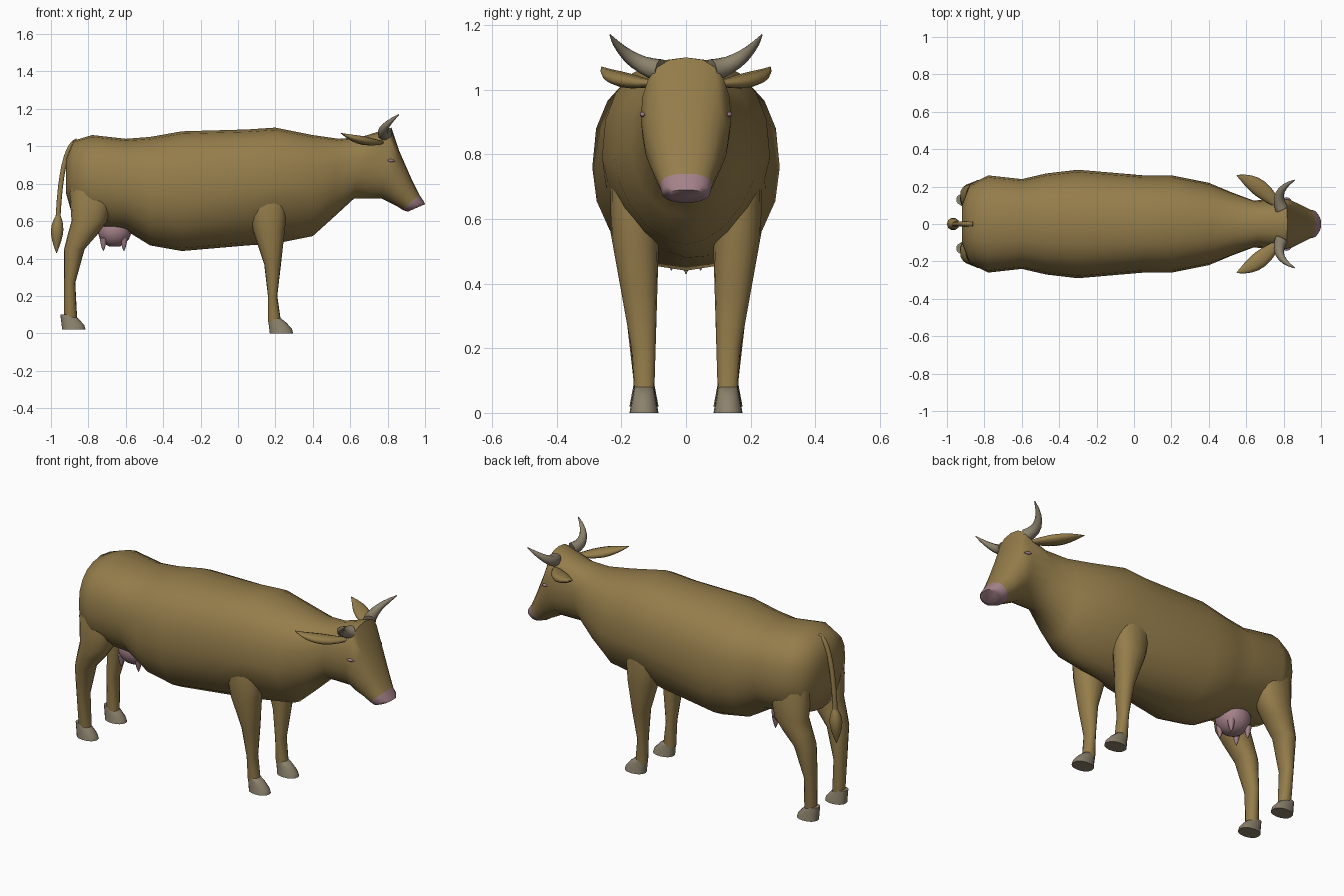
import bpy, bmesh
from math import sin, cos, pi, exp, copysign, radians
from mathutils import Vector

cube = bpy.data.objects.get("Cube")
if cube:
    bpy.data.objects.remove(cube)


def material(name, red, green, blue):
    mat = bpy.data.materials.new(name)
    mat.use_nodes = True
    mat.diffuse_color = (red, green, blue, 1)
    shader = mat.node_tree.nodes["Principled BSDF"]
    shader.inputs["Base Color"].default_value = mat.diffuse_color
    return mat


hide = material("brown hide", 0.3, 0.205, 0.07)
pink = material("pink skin", 0.37, 0.22, 0.25)
horn_grey = material("grey horn", 0.26, 0.22, 0.15)


def ring(bm, centre, u, v, sides=16, upper=2.2, lower=2.2):
    """Superellipse loop with its own roundness on the +u and -u halves."""
    loop = []
    for i in range(sides):
        angle = 2 * pi * i / sides
        c, s = cos(angle), sin(angle)
        power = 2 / (upper if c >= 0 else lower)
        along = u * copysign(abs(c) ** power, c)
        across = v * copysign(abs(s) ** power, s)
        loop.append(bm.verts.new(centre + along + across))
    return loop


def level_ring(bm, z, back, front, inner, outer):
    """Horizontal loop filling an x range and a y range."""
    centre = Vector((back + front, inner + outer, z * 2)) / 2
    return ring(bm, centre, Vector((front - back, 0, 0)) / 2,
                Vector((0, outer - inner, 0)) / 2)


def skin(name, bm, loops, mat, tip_mat=None, tip_rings=0):
    """Bridge loops into a closed smooth surface, optionally with a coloured end."""
    last = len(loops) - 1
    for k in range(last):
        lower, upper = loops[k], loops[k + 1]
        for i in range(len(lower)):
            face = bm.faces.new((lower[i - 1], lower[i], upper[i], upper[i - 1]))
            face.material_index = int(k >= last - tip_rings)
    bm.faces.new(loops[0])
    bm.faces.new(loops[-1]).material_index = int(tip_rings > 0)
    bmesh.ops.recalc_face_normals(bm, faces=bm.faces)
    for face in bm.faces:
        face.smooth = True
    for edge in bm.edges:
        edge.smooth = edge.calc_face_angle(0) < radians(65)
    mesh = bpy.data.meshes.new(name)
    bm.to_mesh(mesh)
    bm.free()
    mesh.materials.append(mat)
    if tip_mat:
        mesh.materials.append(tip_mat)
    bpy.context.collection.objects.link(bpy.data.objects.new(name, mesh))


def tube(name, mat, start, bend, tip, radius, side=1, flat=1, steps=7):
    """Sweep along a quadratic curve; radius is a function from 0 to 1."""
    bm = bmesh.new()
    a, b, c = (Vector((x, y * side, z)) for x, y, z in (start, bend, tip))
    reference = Vector((0, 1, 0)) if a.y == c.y else Vector((0, 0, 1))
    loops = []
    for k in range(steps + 1):
        t = k / steps
        centre = a.lerp(b, t).lerp(b.lerp(c, t), t)
        heading = (b - a).lerp(c - b, t).normalized()
        u = heading.cross(reference).normalized()
        v = heading.cross(u) * flat
        loops.append(ring(bm, centre, u * radius(t), v * radius(t), sides=10))
    skin(name, bm, loops, mat)


def leaf(width):
    """Radius rule that swells in the middle and closes at the tip."""
    return lambda t: width * sin(pi * (0.12 + 0.86 * t))


def spike(width):
    """Radius rule that tapers to a point."""
    return lambda t: width * (1.02 - t) ** 0.7


def body(stations):
    """Trunk, neck and head; each section leans back from its top point."""
    bm = bmesh.new()
    loops = []
    for x, lean, low, high, wide in stations:
        top, bottom = Vector((x, 0, high)), Vector((x - lean, 0, low))
        # The brisket between the forelegs narrows to a keel
        keel = 2.1 - 0.6 * exp(-((x - 0.25) / 0.2) ** 2)
        loops.append(ring(bm, (top + bottom) / 2, (top - bottom) / 2,
                          Vector((0, wide, 0)), 20, 2.4, keel))
    skin("body", bm, loops, hide, pink, tip_rings=2)


def leg(name, side, sections):
    """Leg whose outer face spreads towards the shoulder or hip."""
    bm = bmesh.new()
    loops = []
    for z, back, front in sections:
        spread = min(0.25, 0.16 + 0.18 * max(0, z - 0.15))
        outer = spread - 0.3 * max(0, z - 0.7)
        inner = 0.1 - 0.03 * z
        loops.append(level_ring(bm, z, back, front, side * inner, side * outer))
    skin(name, bm, loops, hide)


def hoof(name, side, x, floor):
    """Foot that flares forwards down to a flat sole."""
    bm = bmesh.new()
    loops = []
    for t in (0, 0.3, 0.7, 1):
        half = 0.03 + 0.015 * t
        toe = x + 0.02 + 0.065 * sin(t * pi / 2)
        loops.append(level_ring(bm, floor + 0.08 * (1 - t), x - 0.05 + 0.01 * t, toe,
                                side * 0.13 - half, side * 0.13 + half))
    skin(name, bm, loops, horn_grey)


def udder(x, z, radius):
    bm = bmesh.new()
    loops = []
    for degrees in range(-30, 90, 20):
        a = radians(degrees)
        r = radius * cos(a)
        loops.append(level_ring(bm, z - radius * sin(a), x - r, x + r, -r, r))
    skin("udder", bm, loops, pink)


# Sections from rump to muzzle: x, lean, low, high, half width
body((
    (-0.92, 0, 0.75, 0.93, 0.1),
    (-0.88, 0, 0.61, 1.03, 0.21),
    (-0.78, 0, 0.57, 1.06, 0.26),
    (-0.6, 0, 0.55, 1.04, 0.24),
    (-0.47, 0, 0.47, 1.05, 0.27),
    (-0.3, 0, 0.44, 1.08, 0.29),
    (0.05, 0, 0.47, 1.09, 0.26),
    (0.2, 0, 0.48, 1.1, 0.26),
    (0.4, 0, 0.52, 1.06, 0.22),
    (0.54, 0.04, 0.61, 1.04, 0.17),
    (0.66, 0.04, 0.72, 1.05, 0.125),
    (0.82, 0.05, 0.72, 1.1, 0.14),
    (0.86, 0.05, 0.7, 0.98, 0.13),
    (0.93, 0.08, 0.68, 0.82, 0.1),
    (0.97, 0.09, 0.66, 0.74, 0.08),
    (0.99, 0.08, 0.65, 0.71, 0.075),
    (1, 0.07, 0.66, 0.69, 0.055),
))

# Leg sections from top to ankle: z, back, front
foreleg = ((0.9, 0.06, 0.22), (0.75, 0.03, 0.27), (0.55, 0.08, 0.25),
           (0.37, 0.14, 0.23), (0.2, 0.16, 0.21), (0.06, 0.16, 0.23))
hind_leg = ((0.9, -0.88, -0.7), (0.75, -0.9, -0.66), (0.6, -0.89, -0.7),
            (0.53, -0.91, -0.75), (0.45, -0.93, -0.82), (0.27, -0.93, -0.87),
            (0.08, -0.93, -0.86))

# Paired parts on both flanks
for side, flank in ((-1, "near"), (1, "far")):
    leg("foreleg_" + flank, side, foreleg)
    leg("hind_leg_" + flank, side, hind_leg)
    hoof("fore_hoof_" + flank, side, x=0.21, floor=0)
    hoof("hind_hoof_" + flank, side, x=-0.9, floor=0.02)
    tube("horn_" + flank, horn_grey, (0.79, 0.08, 1.06), (0.74, 0.18, 1.08),
         (0.86, 0.235, 1.17), spike(0.035), side)
    tube("ear_" + flank, hide, (0.77, 0.1, 1.02), (0.66, 0.22, 1.02),
         (0.55, 0.26, 1.07), leaf(0.045), side, flat=0.5)
    tube("eye_" + flank, pink, (0.8, 0.135, 0.925), (0.82, 0.138, 0.925),
         (0.84, 0.128, 0.92), leaf(0.008), side)

# Tail cord and tuft
tube("tail_cord", hide, (-0.86, 0, 1.03), (-0.95, 0, 1), (-0.965, 0, 0.55),
     lambda t: 0.013, steps=10)
tube("tail_tuft", hide, (-0.96, 0, 0.63), (-0.97, 0, 0.55), (-0.97, 0, 0.43), leaf(0.033))

# Udder with four teats
udder(x=-0.66, z=0.55, radius=0.09)
for x in (-0.72, -0.61):
    for y in (-0.045, 0.045):
        tube("teat", pink, (x, y, 0.51), (x, y, 0.47), (x, y, 0.44), spike(0.02), steps=4)
